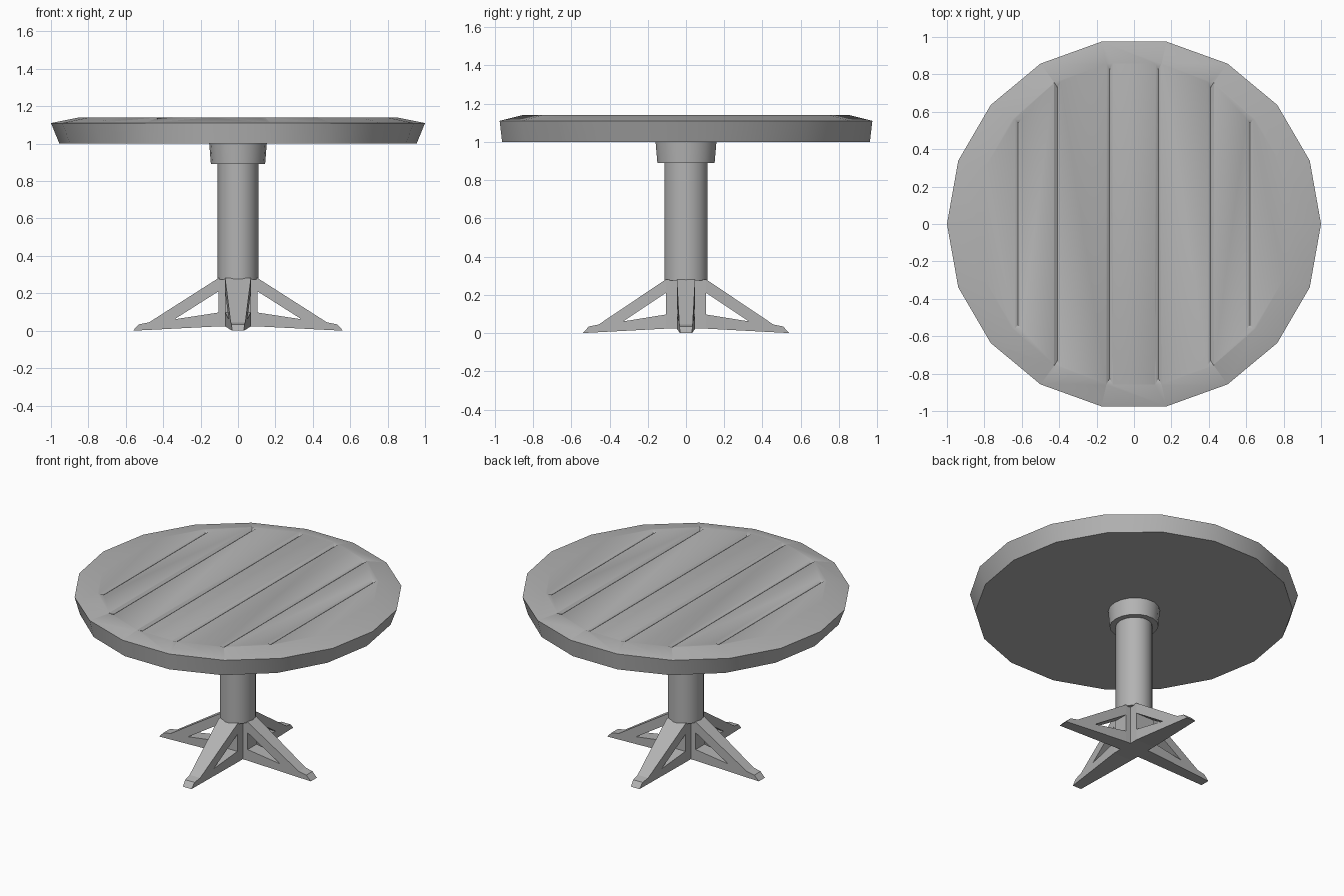
import bpy, bmesh
from math import cos, sin, pi, radians

if "Cube" in bpy.data.objects:
    bpy.data.objects.remove(bpy.data.objects["Cube"])

# Dark grey finish shared by all parts
grey = bpy.data.materials.new("dark_grey")
grey.diffuse_color = (0.45, 0.45, 0.45, 1)
grey.use_nodes = True
grey.node_tree.nodes["Principled BSDF"].inputs["Base Color"].default_value = grey.diffuse_color


def smooth_by_angle(ob, degrees):
    bpy.ops.object.select_all(action='DESELECT')
    ob.select_set(True)
    bpy.context.view_layer.objects.active = ob
    bpy.ops.object.shade_smooth_by_angle(angle=radians(degrees))


def make_object(name, bm):
    bmesh.ops.recalc_face_normals(bm, faces=bm.faces)
    mesh = bpy.data.meshes.new(name)
    bm.to_mesh(mesh)
    bm.free()
    mesh.materials.append(grey)
    ob = bpy.data.objects.new(name, mesh)
    bpy.context.collection.objects.link(ob)
    return ob


def lathe(name, rings, sides):
    """Stack of elliptical rings (rx, ry, z), capped at both ends."""
    bm = bmesh.new()
    loops = [[bm.verts.new((rx * cos(2 * pi * i / sides), ry * sin(2 * pi * i / sides), z))
              for i in range(sides)] for rx, ry, z in rings]
    for a, b in zip(loops, loops[1:]):
        for i in range(sides):
            j = (i + 1) % sides
            bm.faces.new((a[i], a[j], b[j], b[i]))
    bm.faces.new(loops[0][::-1])
    bm.faces.new(loops[-1])
    return make_object(name, bm)


# Table top: 18-sided slab with a shallow chamfer
top = lathe("table_top", [(0.955, 0.977, 1.0), (1.0, 0.99, 1.11), (0.85, 0.87, 1.14)], 18)

# Plank grooves: tapered V-shaped cutters
bm = bmesh.new()
for x, half in ((0.13, 0.86), (0.41, 0.76), (0.62, 0.56)):
    for c in (-x, x):
        ends = []
        for y in (-half, half):
            pts = [(c - 0.018, y, 1.14), (c - 0.018, y, 1.2), (c + 0.018, y, 1.2),
                   (c + 0.018, y, 1.14), (c, y * 0.96, 1.127)]
            ends += [bm.verts.new(p) for p in pts]
        bmesh.ops.convex_hull(bm, input=ends)
cutter = make_object("groove_cutter", bm)
cutter.hide_render = True
mod = top.modifiers.new("grooves", 'BOOLEAN')
mod.operation = 'DIFFERENCE'
mod.solver = 'EXACT'
mod.object = cutter
bpy.context.view_layer.objects.active = top
bpy.ops.object.modifier_apply(modifier=mod.name)
bpy.data.objects.remove(cutter)
smooth_by_angle(top, 40)

# Pedestal column and collar under the top
smooth_by_angle(lathe("column", [(0.109, 0.115, 0.275), (0.109, 0.115, 0.92)], 18), 35)
smooth_by_angle(lathe("collar", [(0.145, 0.152, 0.89), (0.154, 0.162, 1.003)], 18), 35)

# Legs: brace and floor bar side profile (distance out, height), tapering outward
CORE = 0.105
PROFILE = [(CORE, 0.023), (0.562, 0.0), (0.53, 0.034), (0.475, 0.045),
           (CORE, 0.281), (CORE, 0.21), (0.34, 0.061), (CORE, 0.097)]


def prism(name, direction, reach, inner_w, profile):
    dx, dy = direction
    bm = bmesh.new()
    rows = []
    for s in (-1, 1):
        row = []
        for r, z in profile:
            t = max(0.0, (r - CORE) / 0.457)
            w = s * (inner_w + (0.032 - inner_w) * t)
            d = CORE + (r - CORE) * reach
            row.append(bm.verts.new((dx * d - dy * w, dy * d + dx * w, z)))
        rows.append(row)
    a, b = rows
    bm.faces.new(a)
    bm.faces.new(b[::-1])
    for i in range(len(a)):
        j = (i + 1) % len(a)
        bm.faces.new((a[i], b[i], b[j], a[j]))
    return make_object(name, bm)


prism("right_leg", (1, 0), 1.0, 0.048, PROFILE)
prism("left_leg", (-1, 0), 1.0, 0.048, PROFILE)
prism("back_leg", (0, 1), 0.95, 0.069, PROFILE)
prism("front_leg", (0, -1), 0.95, 0.069, PROFILE)

# Crossed core blocks joining the legs under the column
BLOCK = [(-CORE, 0.023), (CORE, 0.023), (CORE, 0.281), (-CORE, 0.281)]
prism("core_side_to_side", (1, 0), 1.0, 0.048, BLOCK)
prism("core_front_to_back", (0, 1), 1.0, 0.069, BLOCK)
